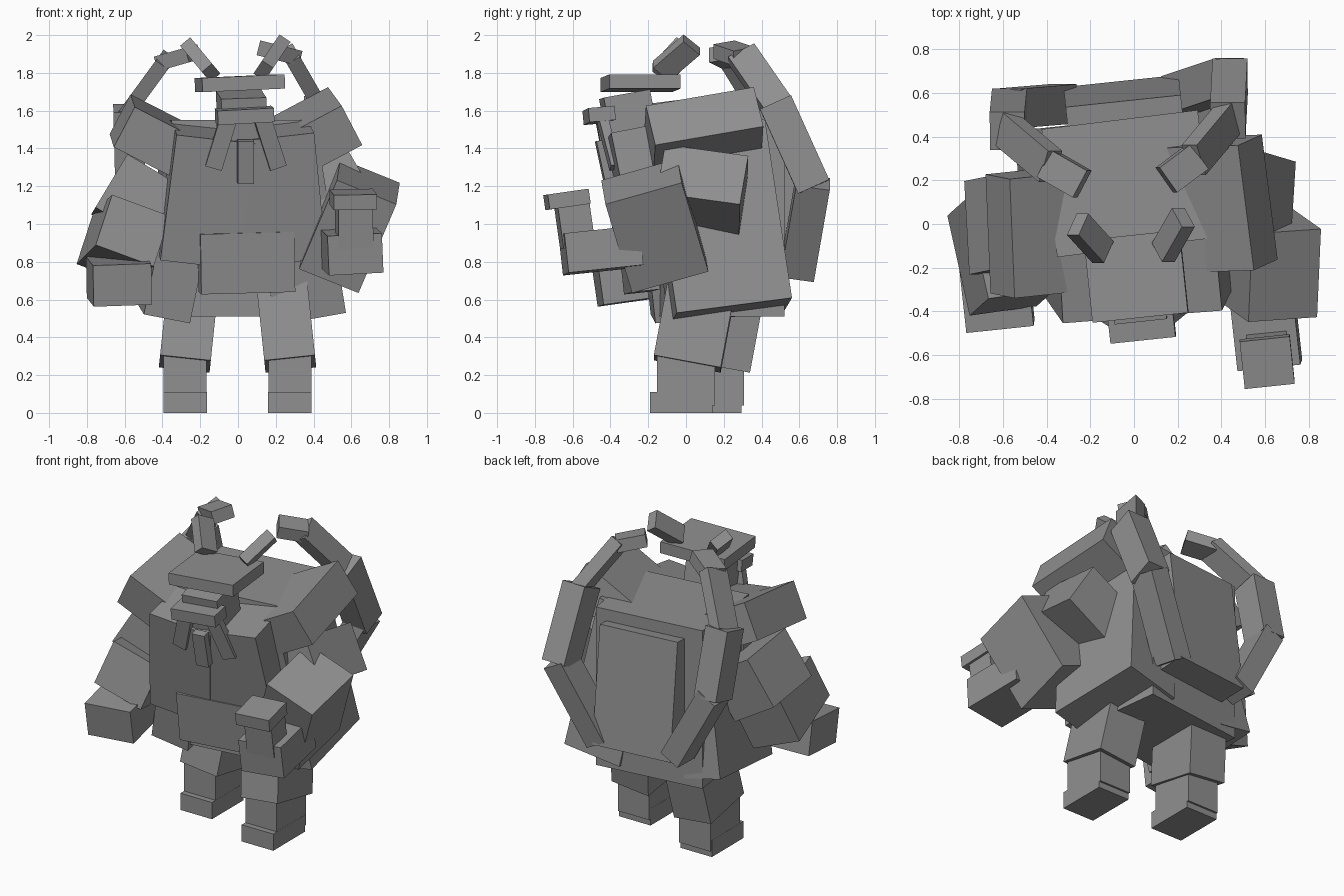
import bpy, bmesh
from math import radians
from mathutils import Matrix, Vector, Euler

cube = bpy.data.objects.get("Cube")
if cube:
    bpy.data.objects.remove(cube)

GREY = (0.28, 0.28, 0.28, 1)
grey = bpy.data.materials.new("plain grey")
grey.use_nodes = True
grey.diffuse_color = GREY
grey.node_tree.nodes["Principled BSDF"].inputs["Base Color"].default_value = GREY


def place(name, matrix, size):
    """Flat-sided block of the given size, posed by a matrix."""
    bm = bmesh.new()
    bmesh.ops.create_cube(bm, size=1, matrix=Matrix.Diagonal((*size, 1)))
    mesh = bpy.data.meshes.new(name)
    bm.to_mesh(mesh)
    bm.free()
    mesh.materials.append(grey)
    obj = bpy.data.objects.new(name, mesh)
    obj.matrix_world = matrix
    bpy.context.collection.objects.link(obj)


def box(name, centre, size, turn=(0, 0, 0)):
    rot = Euler([radians(a) for a in turn]).to_matrix().to_4x4()
    place(name, Matrix.Translation(centre) @ rot, size)


def beam(name, start, end, width, depth, extra=0.03):
    """Block running between two points, its width square to the front."""
    a, b = Vector(start), Vector(end)
    axis = (b - a).normalized()
    side = axis.cross(Vector((0, 1, 0))).normalized()
    rot = Matrix((side, axis, side.cross(axis))).transposed().to_4x4()
    place(name, Matrix.Translation((a + b) / 2) @ rot,
          (width, (b - a).length + extra, depth))


# Legs: the right one steps back
for side, x, step in (("left", 0.275, 0), ("right", -0.28, 0.155)):
    s = 1 if x > 0 else -1
    box(side + "_foot", (x, step - 0.025, 0.055), (0.23, 0.33, 0.11))
    box(side + "_lower_leg", (x, step, 0.2), (0.228, 0.305, 0.32))
    box(side + "_thigh", (x - 0.02 * s, step + 0.045, 0.465), (0.27, 0.36, 0.42), (-10.5, -6 * s, 0))

# Body, coat and chest
box("body_core", (-0.03, 0.185, 1.03), (0.72, 0.59, 1.04), (0, 0, 7))
box("left_coat", (0.27, 0.165, 1.01), (0.38, 0.62, 0.97), (7.5, -10, 6))
box("right_coat", (-0.305, 0.08, 1.0), (0.25, 0.62, 0.95), (7.5, 11, 6))
box("left_chest", (0.2, -0.17, 1.16), (0.44, 0.36, 0.68), (11, -6.5, 4.5))
box("right_chest", (-0.17, -0.2, 1.15), (0.42, 0.36, 0.68), (11, 6.5, 4.5))
box("belly_pouch", (0.045, -0.25, 0.8), (0.5, 0.14, 0.32), (6, -1.5, 6))
box("backpack", (-0.045, 0.52, 1.095), (0.53, 0.18, 0.76), (7, 0, 6))

# Head, hat and whiskers
box("head", (0.02, -0.29, 1.49), (0.24, 0.25, 0.4), (10, -2, 6))
box("hat", (0.01, -0.24, 1.745), (0.44, 0.38, 0.075), (0, -2.5, 6))
box("visor", (0.035, -0.46, 1.575), (0.3, 0.14, 0.075), (5, -3, 6))
box("left_whisker", (0.17, -0.41, 1.43), (0.09, 0.05, 0.28), (12, -19, 6))
box("right_whisker", (-0.09, -0.43, 1.43), (0.09, 0.05, 0.28), (12, 16, 6))
box("beard", (0.04, -0.43, 1.33), (0.085, 0.05, 0.23), (12, -1, 6))

# Shoulders and arms
box("left_shoulder", (0.32, 0.09, 1.44), (0.56, 0.585, 0.24), (11, -28, 2))
box("right_shoulder", (-0.365, -0.03, 1.42), (0.56, 0.55, 0.24), (8, 27, 6))
box("left_upper_arm", (0.51, 0.085, 1.18), (0.33, 0.445, 0.3), (-9, -30, 1))
box("right_upper_arm", (-0.54, 0.0, 1.125), (0.33, 0.43, 0.33), (-6, 31, 0))
box("left_forearm", (0.59, -0.165, 0.99), (0.34, 0.42, 0.53), (17, 22, 4))
box("right_forearm", (-0.607, -0.13, 0.915), (0.33, 0.48, 0.29), (-13, 20, 8))
box("left_hand", (0.6, -0.45, 0.86), (0.29, 0.4, 0.21), (6, -3, 6))
box("right_hand", (-0.63, -0.3, 0.7), (0.31, 0.34, 0.22), (8, -2, 6))
box("held_handle", (0.615, -0.59, 1.0), (0.185, 0.17, 0.24), (8, -1, 6))
box("held_cap", (0.61, -0.63, 1.13), (0.23, 0.22, 0.08), (8, -1, 6))

# Jointed arms reaching over from the backpack
paths = {
    "left": [(0.2, 0.59, 0.75), (0.44, 0.67, 1.21), (0.43, 0.48, 1.63),
             (0.28, 0.3, 1.89), (0.16, 0.21, 1.92)],
    "right": [(-0.33, 0.55, 0.76), (-0.57, 0.53, 1.2), (-0.58, 0.43, 1.6),
              (-0.39, 0.27, 1.86), (-0.25, 0.19, 1.9)],
}
parts = [("lower", 0.14, 0.18), ("middle", 0.16, 0.18),
         ("upper", 0.08, 0.16), ("end", 0.08, 0.14)]
for side, points in paths.items():
    for (part, w, d), a, b in zip(parts, points, points[1:]):
        beam(f"{side}_pack_arm_{part}", a, b, w, d)

# Prongs pointing down towards the hat
beam("left_prong", (0.14, -0.12, 1.82), (0.22, 0.02, 1.94), 0.07, 0.12)
beam("right_prong", (-0.15, -0.12, 1.81), (-0.25, -0.01, 1.93), 0.07, 0.12)
